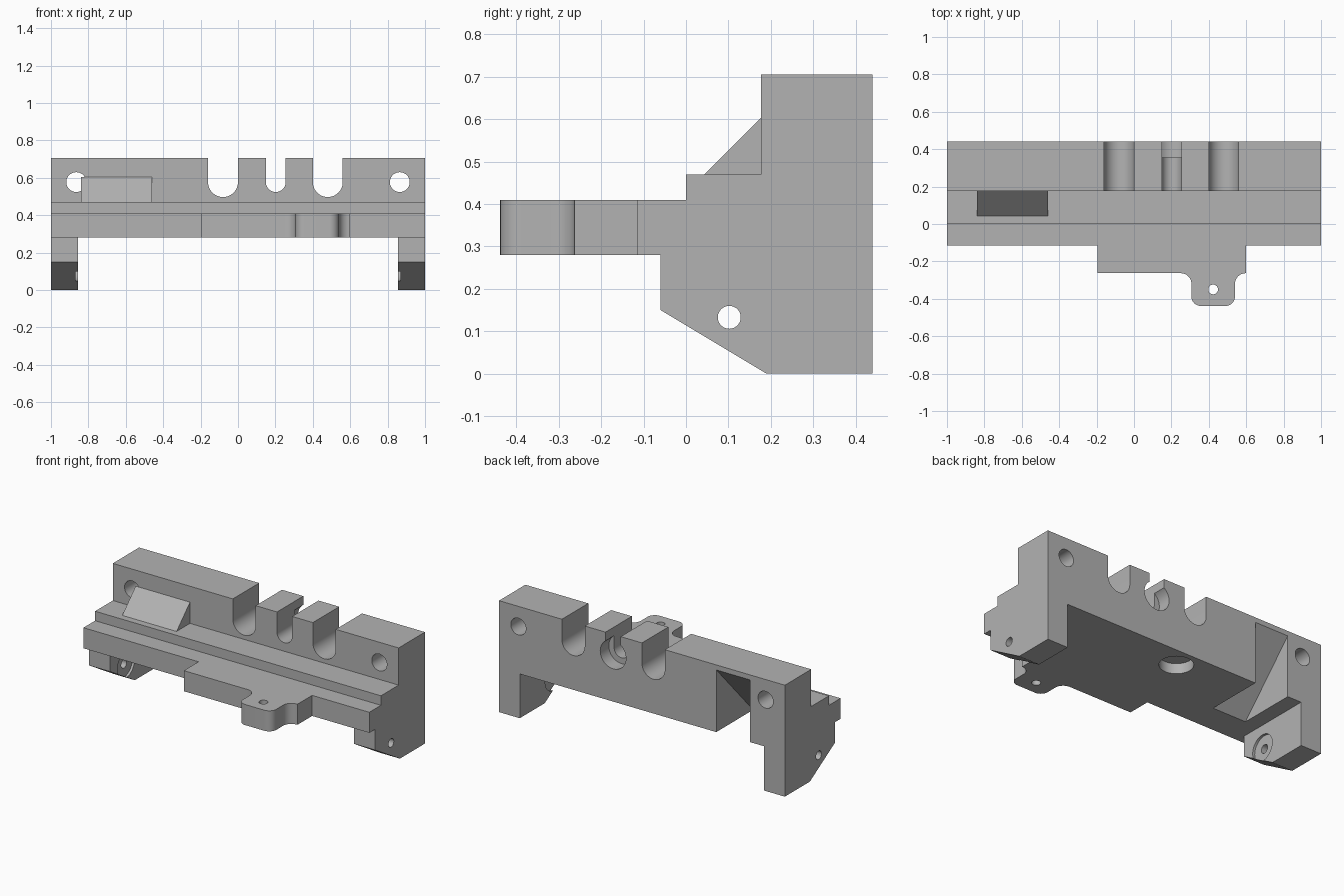
import bpy, bmesh
from math import cos, sin, pi
from mathutils import Vector

default = bpy.data.objects.get("Cube")
if default:
    bpy.data.objects.remove(default, do_unlink=True)

grey = bpy.data.materials.new("plain grey")
grey.use_nodes = True
grey.diffuse_color = (0.45, 0.45, 0.45, 1)
grey.node_tree.nodes["Principled BSDF"].inputs["Base Color"].default_value = (0.45, 0.45, 0.45, 1)


def prism(name, outline, axis, lo, hi):
    """Extrude a flat outline along one axis; the outline uses the other two axes in order."""
    def place(p, d):
        co = list(p)
        co.insert("xyz".index(axis), d)
        return Vector(co)
    bm = bmesh.new()
    face = bm.faces.new([bm.verts.new(place(p, lo)) for p in outline])
    new = bmesh.ops.extrude_face_region(bm, geom=[face])["geom"]
    shift = place((0, 0), hi - lo)
    bmesh.ops.translate(bm, vec=shift, verts=[g for g in new if isinstance(g, bmesh.types.BMVert)])
    bmesh.ops.recalc_face_normals(bm, faces=bm.faces)
    mesh = bpy.data.meshes.new(name)
    bm.to_mesh(mesh)
    bm.free()
    mesh.materials.append(grey)
    obj = bpy.data.objects.new(name, mesh)
    bpy.context.collection.objects.link(obj)
    return obj


def arc(cx, cy, r, start, end, n=12):
    return [(cx + r * cos(pi * (start + (end - start) * i / n) / 180),
             cy + r * sin(pi * (start + (end - start) * i / n) / 180)) for i in range(n + 1)]


def circle(cx, cy, r, n=48):
    return arc(cx, cy, r, 0, 360, n)[:-1]


def rect(a, b, c, d):
    return [(a, c), (b, c), (b, d), (a, d)]


def cut(target, outline, axis, lo, hi):
    """Subtract a prism and discard the cutter."""
    cutter = prism("cutter", outline, axis, lo, hi)
    cutter.hide_render = True
    mod = target.modifiers.new("cut", 'BOOLEAN')
    mod.operation = 'DIFFERENCE'
    mod.solver = 'EXACT'
    mod.object = cutter
    bpy.context.view_layer.objects.active = target
    bpy.ops.object.modifier_apply(modifier=mod.name)
    bpy.data.objects.remove(cutter, do_unlink=True)


# Main bracket: stepped side profile, opened between the two legs
profile = [(-.06, .15), (.19, 0), (.44, 0), (.44, .705), (.177, .705), (.177, .47),
           (0, .47), (0, .41), (-.116, .41), (-.116, .28), (-.06, .28)]
bracket = prism("bracket_body", profile, "x", -1, 1)
cut(bracket, rect(-.2, .6, -.2, .28), "x", -.855, .855)

# Round-bottomed slots through the upper wall
for x, r in ((-.08, .08), (.202, .053), (.48, .08)):
    cut(bracket, [(x + r, .9), (x - r, .9)] + arc(x, .577, r, 180, 360, 24), "y", .1, .6)

# Counterbore behind the middle slot
cut(bracket, circle(.202, .577, .09), "y", .355, .6)

# Mounting holes, pivot holes and their inner recesses, one set per side
for s in (-1, 1):
    cut(bracket, circle(s * .865, .577, .053), "y", .1, .6)
    cut(bracket, circle(.102, .133, .027), "x", *sorted((s * .7, s * 1.1)))
    cut(bracket, circle(.102, .133, .085), "x", *sorted((s * .8, s * .87)))

# Sloped pocket in the back and blind round recess underneath
cut(bracket, [(-.06, .14), (.54, .14), (.54, .78)], "x", -.757, -.52)
cut(bracket, circle(-.05, .31, .098), "z", .2, .345)

# Sloped cover in front of the pocket
cover = prism("sloped_cover", [(.043, .47), (.177, .47), (.177, .604)], "x", -.84, -.46)

# Front plate with a rounded, drilled lug
plate_outline = ([(.6, -.116), (-.195, -.116), (-.195, -.263)]
                 + arc(.25, -.32, .057, 90, 0)
                 + arc(.357, -.388, .05, 180, 270)
                 + arc(.49, -.388, .05, 270, 360)
                 + arc(.597, -.32, .057, 180, 90) + [(.6, -.263)])
plate = prism("front_plate", plate_outline, "z", .28, .41)
cut(plate, circle(.423, -.35, .026), "z", .2, .5)

# Smooth the round walls, keep flat edges crisp
for obj in (bracket, cover, plate):
    bpy.ops.object.select_all(action='DESELECT')
    obj.select_set(True)
    bpy.context.view_layer.objects.active = obj
    bpy.ops.object.shade_smooth_by_angle(angle=pi / 7)
